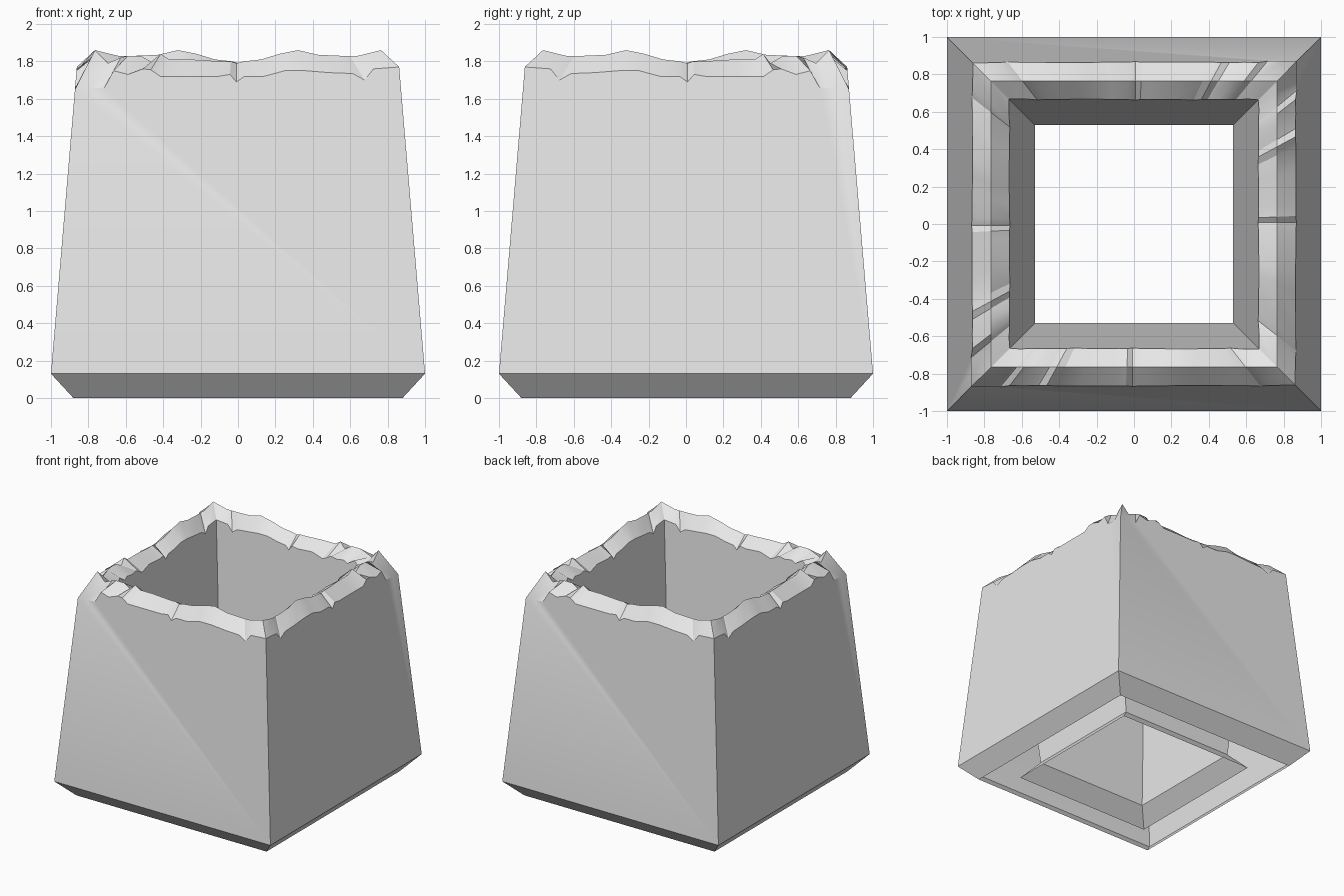
import bpy
import bmesh

if "Cube" in bpy.data.objects:
    bpy.data.objects.remove(bpy.data.objects["Cube"], do_unlink=True)

# Plain grey material
grey = bpy.data.materials.new("light_grey")
grey.use_nodes = True
grey.diffuse_color = (0.8, 0.8, 0.8, 1)
grey.node_tree.nodes["Principled BSDF"].inputs["Base Color"].default_value = (0.8, 0.8, 0.8, 1)

# Ragged rim along one side, from the broken corner to the sound corner:
# position along the side, inner edge height, crest height, outer edge height
RIM = [
    (-1.0, 1.72, 1.86, 1.65), (-0.91, 1.77, 1.79, 1.655), (-0.82, 1.73, 1.82, 1.66),
    (-0.77, 1.75, 1.83, 1.75), (-0.68, 1.74, 1.83, 1.73), (-0.59, 1.75, 1.79, 1.76),
    (-0.54, 1.73, 1.84, 1.755), (-0.48, 1.71, 1.81, 1.72), (-0.33, 1.74, 1.81, 1.72),
    (-0.12, 1.73, 1.80, 1.72), (-0.05, 1.74, 1.80, 1.73), (-0.01, 1.70, 1.79, 1.69),
    (0.04, 1.73, 1.80, 1.72), (0.16, 1.74, 1.81, 1.72), (0.29, 1.76, 1.84, 1.75),
    (0.42, 1.76, 1.86, 1.75), (0.56, 1.75, 1.835, 1.74), (0.71, 1.74, 1.83, 1.735),
    (0.78, 1.71, 1.83, 1.70), (0.84, 1.76, 1.83, 1.76), (1.0, 1.77, 1.86, 1.77),
]
BASE_Z = 0.13
STEPS = len(RIM) - 1


def lean(z):
    """How far a wall has leaned by height z."""
    return 0.135 * (z - BASE_Z) / 1.6


def place(side, f, r, z):
    """Point on one of the four sides; neighbouring sides mirror each other."""
    x, y = (f * r, -r) if side % 2 == 0 else (r, -f * r)
    return (x, y, z) if side < 2 else (-x, -y, z)


bm = bmesh.new()


def square(r, z):
    return [bm.verts.new((x * r, y * r, z)) for x, y in ((-1, -1), (1, -1), (1, 1), (-1, 1))]


def bridge(lower, upper):
    n = len(lower)
    for i in range(n):
        j = (i + 1) % n
        bm.faces.new((lower[i], lower[j], upper[j], upper[i]))


# Rim loops: outer edge, crest, inner edge
outer, crest, inner = [], [], []
for side in range(4):
    stations = RIM if side % 2 == 0 else RIM[::-1]
    for f, zi, zc, zo in stations[:-1]:
        outer.append(bm.verts.new(place(side, f, 1 - lean(zo), zo)))
        crest.append(bm.verts.new(place(side, f, 0.765, zc)))
        inner.append(bm.verts.new(place(side, f, 0.53 + lean(zi), zi)))
bridge(outer, crest)
bridge(crest, inner)

# Bevelled feet of the outer and inner walls; the underside between them is open
outer_foot, outer_base = square(0.88, 0), square(1, BASE_Z)
inner_base, inner_foot = square(0.53, BASE_Z), square(0.645, 0)
bridge(outer_foot, outer_base)
bridge(inner_base, inner_foot)

# Flat leaning walls up to the rim
for side in range(4):
    nxt = (side + 1) % 4
    ids = [(side * STEPS + i) % len(outer) for i in range(STEPS + 1)]
    bm.faces.new([outer_base[side], outer_base[nxt]] + [outer[i] for i in reversed(ids)])
    bm.faces.new([inner[i] for i in ids] + [inner_base[nxt], inner_base[side]])

mesh = bpy.data.meshes.new("hollow_block")
bm.to_mesh(mesh)
bm.free()
mesh.materials.append(grey)
block = bpy.data.objects.new("hollow_block", mesh)
bpy.context.collection.objects.link(block)

bpy.ops.object.select_all(action="DESELECT")
block.select_set(True)
bpy.context.view_layer.objects.active = block
bpy.ops.object.shade_smooth_by_angle(angle=0.5)
